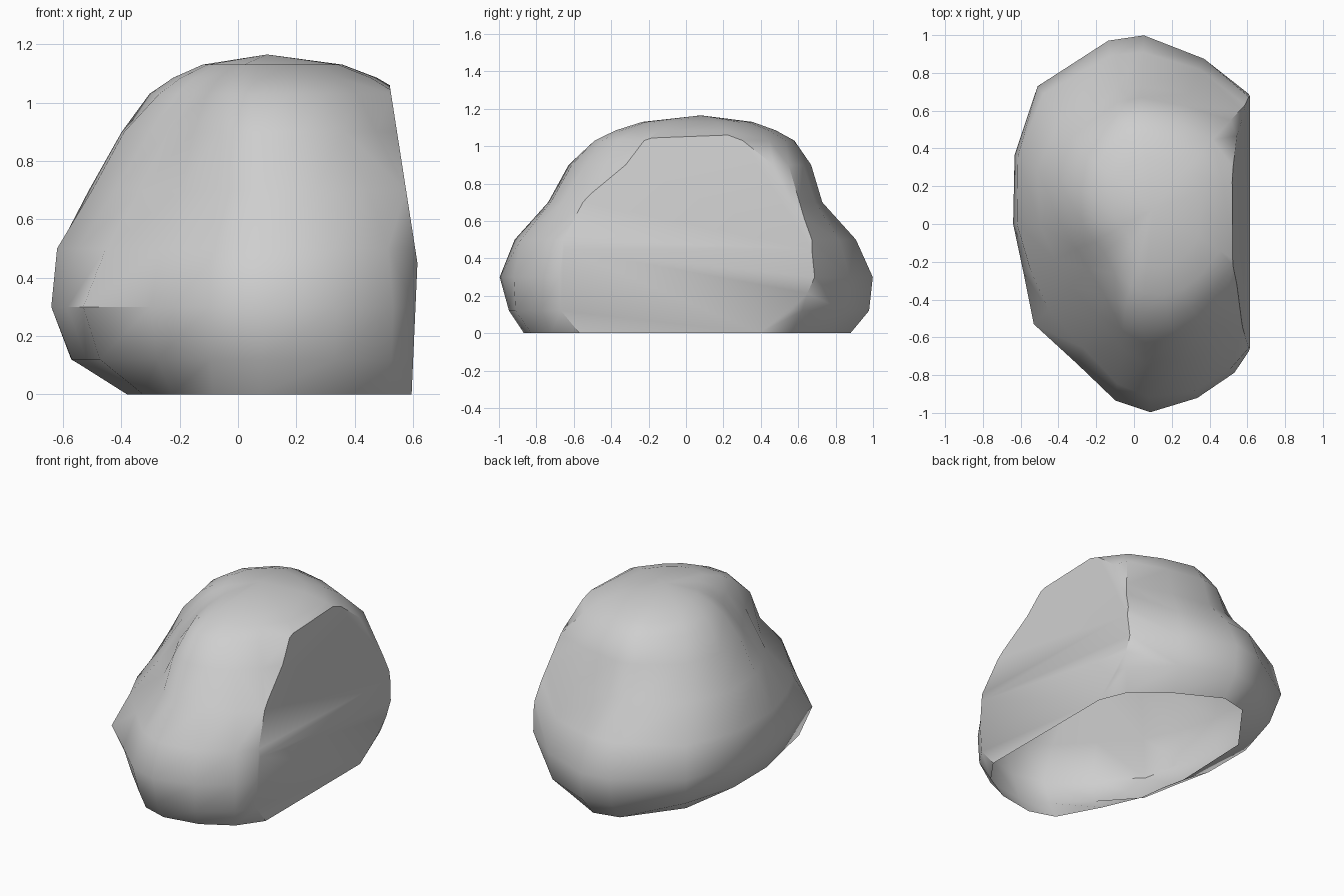
import bpy
import bmesh
import math
from mathutils import Vector

cube = bpy.data.objects.get("Cube")
if cube:
    bpy.data.objects.remove(cube, do_unlink=True)

# One plain stone colour
stone = bpy.data.materials.new("stone grey")
stone.use_nodes = True
colour = (0.62, 0.62, 0.62, 1.0)
stone.diffuse_color = colour
bsdf = stone.node_tree.nodes["Principled BSDF"]
bsdf.inputs["Base Color"].default_value = colour
bsdf.inputs["Roughness"].default_value = 0.9

# Directions of the boulder's corners, in degrees from +x; 264 is the front ridge
ANGLES = (23, 47, 67, 87, 98, 125, 150, 180, 204, 225, 248, 264, 275, 290, 304, 318, 340)

# Cross-sections: height, then the radius in each direction
SECTIONS = {
    0.00: (.70, .77, .80, .88, .85, .63, .43, .38, .38, .46, .60, .82, .87, .88, .87, .82, .72),
    0.12: (.75, .85, .92, .98, .96, .82, .66, .57, .57, .67, .74, .88, .95, .97, .94, .88, .75),
    0.30: (.75, .92, .95, 1.0, .98, .89, .73, .64, .64, .75, .80, .94, 1.0, .98, .95, .89, .75),
    0.50: (.75, .91, .89, .91, .90, .84, .71, .62, .60, .64, .71, .85, .92, .94, .92, .89, .75),
    0.70: (.70, .83, .75, .73, .72, .68, .59, .50, .46, .47, .52, .66, .74, .77, .80, .80, .72),
    0.90: (.68, .75, .68, .67, .65, .57, .46, .39, .33, .34, .41, .57, .63, .65, .65, .64, .65),
    1.03: (.62, .61, .58, .58, .55, .45, .35, .27, .23, .22, .28, .43, .48, .52, .54, .55, .58),
}
COUNT = len(ANGLES)
CROWN = Vector((0.1, 0.08, 1.165))

bm = bmesh.new()
rings = []
for z, radii in SECTIONS.items():
    rings.append([bm.verts.new((r * math.cos(math.radians(a)), r * math.sin(math.radians(a)), z))
                  for a, r in zip(ANGLES, radii)])

# Shoulder rings round the top over towards the crown
shoulder = [v.co.copy() for v in rings[-1]]
for inward, z in ((0.2, 1.085), (0.45, 1.13)):
    ring = []
    for co in shoulder:
        spot = co.lerp(CROWN, inward)
        ring.append(bm.verts.new((spot.x, spot.y, z)))
    rings.append(ring)

# Skin between the sections, closed by a crown point and a temporary base
for low, high in zip(rings, rings[1:]):
    for i in range(COUNT):
        j = (i + 1) % COUNT
        bm.faces.new((low[i], low[j], high[j], high[i]))
crown = bm.verts.new(CROWN)
for i in range(COUNT):
    bm.faces.new((rings[-1][i], rings[-1][(i + 1) % COUNT], crown))
bm.faces.new(rings[0][::-1])


def slice_side(low, high):
    """Cut away everything beyond a wall through two (x, z) points and fill it flat."""
    normal = Vector((high[1] - low[1], 0, low[0] - high[0])).normalized()
    cut = bmesh.ops.bisect_plane(
        bm, geom=bm.verts[:] + bm.edges[:] + bm.faces[:], dist=1e-5,
        plane_co=(low[0], 0, low[1]), plane_no=normal, clear_outer=True)
    edges = [e for e in cut["geom_cut"] if isinstance(e, bmesh.types.BMEdge)]
    bmesh.ops.holes_fill(bm, edges=edges, sides=0)


# Flat broken side, leaning inward above its middle
slice_side((0.595, 0.0), (0.615, 0.45))
slice_side((0.615, 0.45), (0.52, 1.06))

# Open underside
bmesh.ops.recalc_face_normals(bm, faces=bm.faces[:])
base = [f for f in bm.faces if all(v.co.z < 1e-4 for v in f.verts)]
bmesh.ops.delete(bm, geom=base, context='FACES')

mesh = bpy.data.meshes.new("boulder")
bm.to_mesh(mesh)
bm.free()
mesh.materials.append(stone)
boulder = bpy.data.objects.new("boulder", mesh)
bpy.context.collection.objects.link(boulder)

# Smooth stone with crisp broken edges
bpy.ops.object.select_all(action='DESELECT')
boulder.select_set(True)
bpy.context.view_layer.objects.active = boulder
bpy.ops.object.shade_smooth_by_angle(angle=math.radians(38))
